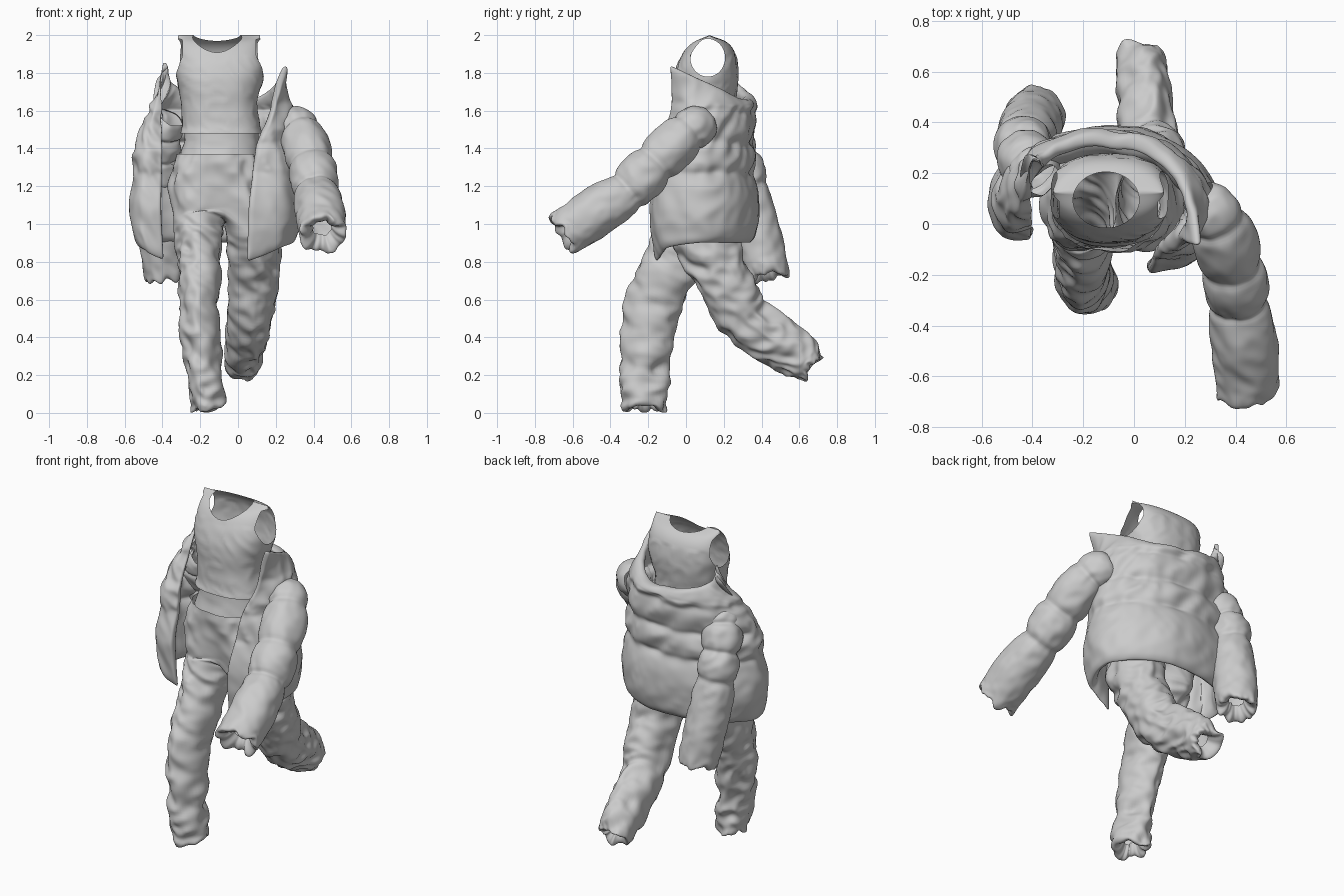
import bpy, bmesh
from math import sin, cos, pi, sqrt
from mathutils import Vector, noise

if "Cube" in bpy.data.objects:
    bpy.data.objects.remove(bpy.data.objects["Cube"])


def spline(pts, n):
    """Catmull-Rom samples through control tuples, n steps per span."""
    P = [Vector(p) for p in pts]
    P = [P[0] * 2 - P[1]] + P + [P[-1] * 2 - P[-2]]
    out = []
    for i in range(1, len(P) - 2):
        a, b, c, d = P[i - 1:i + 3]
        for k in range(n):
            t = k / n
            out.append(0.5 * (b * 2 + (c - a) * t + (a * 2 - b * 5 + c * 4 - d) * t**2
                              + (b * 3 - a - c * 3 + d) * t**3))
    return out + [P[-2]]


def puff(v, seams):
    for a, b in zip(seams, seams[1:]):
        if a <= v <= b:
            return max(0, sin(pi * (v - a) / (b - a))) ** 0.4
    return 0


def wrinkle(p, amp, f=(7, 7, 9)):
    """Soft waves plus ridged cloth folds."""
    q = Vector((p[0] * f[0], p[1] * f[1], p[2] * f[2] + p[0] * 5))
    return amp * (0.6 * noise.noise(q) + 0.35 - abs(noise.noise(q * 1.6)) * 1.5)


def bridge(bm, a, b, closed=True):
    n = len(a)
    for i in range(n if closed else n - 1):
        j = (i + 1) % n
        bm.faces.new((a[i], a[j], b[j], b[i]))


def finish(bm, name, subdiv=0):
    bmesh.ops.recalc_face_normals(bm, faces=bm.faces)
    for f in bm.faces:
        f.smooth = True
    me = bpy.data.meshes.new(name)
    bm.to_mesh(me)
    bm.free()
    ob = bpy.data.objects.new(name, me)
    bpy.context.collection.objects.link(ob)
    if subdiv:
        m = ob.modifiers.new("Smooth", 'SUBSURF')
        m.levels = m.render_levels = subdiv


def tube_rings(samples, angles, amp, scale=lambda i: 1):
    """Elliptical cross-sections (x, y, z, rx, ry) swept along a path."""
    cs = [Vector(s[:3]) for s in samples]
    rings = []
    for i, s in enumerate(samples):
        t = (cs[min(i + 1, len(cs) - 1)] - cs[max(i - 1, 0)]).normalized()
        u = Vector((1, 0, 0))
        u = (u - t * u.dot(t)).normalized()
        w = u.cross(t)
        # crumple the last stretch before the hem
        e = max(0, 1 - (len(cs) - 1 - i) / 5)
        ring = []
        for a in angles:
            d = u * cos(a) * s[3] + w * sin(a) * s[4]
            k = scale(i) + wrinkle(cs[i] + d, amp) / s[3] + wrinkle(cs[i] + d, .02 * e, (18, 18, 18)) / s[3]
            ring.append(cs[i] + d * k + t * e * wrinkle(d, .05, (14, 14, 14)))
        rings.append(ring)
    # hem gathered inward
    end, back = cs[-1], (cs[-2] - cs[-1]).normalized()
    for k, b in ((0.82, 0.0), (0.55, 0.02), (0.4, 0.07)):
        rings.append([end + (p - end) * k + back * b for p in rings[len(samples) - 1]])
    return rings


def oval_loft(rows, n=64, power=2.0, per=6, amp=0.0):
    """Stacked ovals (z, cx, cy, rx, ry)."""
    bm = bmesh.new()
    prev = None
    for z, cx, cy, rx, ry in spline(rows, per):
        ring = []
        for j in range(n):
            c, s = cos(2 * pi * j / n), sin(2 * pi * j / n)
            e = 2 / power
            x = cx + rx * abs(c)**e * (1 if c > 0 else -1)
            y = cy + max(ry, 0) * abs(s)**e * (1 if s > 0 else -1)
            k = wrinkle((x, y, z), amp) if z < 1.9 else 0
            ring.append(bm.verts.new((x + c * k, y + s * k, z)))
        if prev:
            bridge(bm, prev, ring)
        prev = ring
    return bm


# Tank top: closed shell, neck and arm openings cut along smooth ovals
bm = oval_loft([(1.48, -.09, .09, .218, .178), (1.53, -.09, .09, .205, .168),
                (1.65, -.10, .095, .203, .168), (1.78, -.095, .105, .232, .172),
                (1.89, -.10, .12, .238, .145), (1.96, -.10, .125, .222, .095),
                (2.0, -.10, .125, .215, 0)], n=96, power=2.4, per=8, amp=.006)
bmesh.ops.remove_doubles(bm, verts=bm.verts, dist=.0015)
bmesh.ops.triangulate(bm, faces=bm.faces)


def neck(p):
    return sqrt(((p.x + .11) / .13)**2 + ((p.y - .095) / .11)**2) if p.z > 1.8 else 9


def arm(p):
    return max(sqrt(((p.y - .115) / .092)**2 + ((p.z - 1.88) / .1)**2), .195 / max(.01, abs(p.x + .1)))


for hole in (neck, arm):
    old = {v: (v.co.copy(), hole(v.co)) for v in bm.verts}
    moved = set()
    for ed in bm.edges:
        (a, ra), (b, rb) = old[ed.verts[0]], old[ed.verts[1]]
        if (ra - 1) * (rb - 1) < 0 and max(ra, rb) < 5:
            t = (1 - ra) / (rb - ra)
            v = ed.verts[0 if t < .5 else 1]
            if v not in moved:
                v.co = a.lerp(b, t)
                moved.add(v)
    cut = [f for f in bm.faces
           if all(v in moved or old[v][1] < 1 for v in f.verts) and hole(f.calc_center_median()) < 1]
    bmesh.ops.delete(bm, geom=cut, context='FACES')
finish(bm, "tank_top")

# Waistband under the tank hem
finish(oval_loft([(1.35, -.1, .085, .212, .178), (1.43, -.09, .09, .2, .163),
                  (1.53, -.09, .09, .192, .155)], power=2.2, amp=.006), "waistband")

# Trousers: pelvis splits at the crotch into two wrinkled legs
bm = bmesh.new()
prev = None
N = 48
H, Q = N // 2, N // 4
for z, cx, cy, rx, ry in spline([(1.37, -.105, .085, .218, .182), (1.3, -.108, .085, .24, .195),
                                 (1.2, -.105, .08, .26, .2), (1.07, -.07, .065, .265, .2)], 6):
    ring = []
    for j in range(N):
        c, s = cos(2 * pi * j / N), sin(2 * pi * j / N)
        k = 1 + wrinkle((c * .25, s * .25, z), .025, (9, 9, 5)) / .2
        # crease down the front and back seam
        dip = 1 - .3 * max(0, (1.32 - z) / .25) * abs(s)**16
        ring.append(bm.verts.new((cx + rx * k * abs(c)**.85 * (1 if c > 0 else -1),
                                  cy + ry * k * dip * abs(s)**.8 * (1 if s > 0 else -1), z)))
    if prev:
        bridge(bm, prev, ring)
    prev = ring
front, rear = prev[H + Q].co, prev[Q].co
C = 10
chord = [bm.verts.new(rear.lerp(front, k / C) - Vector((0, 0, .05 * sin(pi * k / C))))
         for k in range(1, C)]
legs = {
    1: [(.07, .085, 1.0, .137, .185), (.08, .13, .86, .14, .17), (.08, .2, .7, .132, .145),
        (.065, .29, .53, .12, .14), (.045, .44, .40, .112, .135), (.03, .58, .31, .10, .12),
        (.02, .665, .24, .085, .09)],
    -1: [(-.205, .035, 1.0, .127, .175), (-.205, -.02, .88, .118, .155), (-.205, -.085, .76, .11, .15),
         (-.205, -.165, .58, .105, .145), (-.195, -.208, .38, .098, .135),
         (-.175, -.228, .18, .09, .13), (-.16, -.225, .015, .088, .115)]}
for side, path in legs.items():
    if side > 0:
        top, a0 = prev[H + Q:] + prev[:Q + 1] + chord, -pi / 2
    else:
        top, a0 = prev[Q:H + Q + 1] + chord[::-1], pi / 2
    ang = [a0 + pi * k / H for k in range(H)] + [a0 + pi + pi * k / C for k in range(C)]
    for ring in tube_rings(spline(path, 8), ang, .03):
        ring = [bm.verts.new((p.x, p.y, max(0, p.z))) for p in ring]
        bridge(bm, top, ring)
        top = ring
finish(bm, "trousers", 1)

# Jacket: open quilted shell, outlines run from left front edge round the back to the right
hem = [(-.40, -.06), (-.52, -.05), (-.57, .09), (-.47, .28), (-.2, .375), (.05, .37), (.25, .25),
       (.335, .07), (.25, -.14), (.06, -.2)]
hem_z = [.81, .86, .88, .9, .9, .9, .9, .9, .87, .8]
chest = [(-.40, .02), (-.49, .0), (-.55, .1), (-.47, .26), (-.2, .36), (.05, .345), (.22, .25),
         (.31, .11), (.25, -.06), (.115, -.13)]
yoke = [(-.40, .11), (-.45, .09), (-.48, .16), (-.42, .29), (-.2, .375), (.04, .355), (.2, .26),
        (.29, .12), (.27, -.02), (.19, -.09)]
rim = [(-.41, .27, 1.86), (-.40, .28, 1.8), (-.37, .3, 1.75), (-.29, .335, 1.71), (-.15, .36, 1.68),
       (0, .345, 1.66), (.12, .29, 1.67), (.21, .19, 1.72), (.26, .05, 1.78), (.28, -.08, 1.84)]
rows = [[(x * .98 - .002, y * .97 + .003, z) for (x, y), z in zip(hem, hem_z)],
        [(x * 1.015, y * 1.01, 1.08) for x, y in hem],
        [(h[0] * .5 + c[0] * .5, h[1] * .5 + c[1] * .5, 1.27) for h, c in zip(hem, chest)],
        [(x, y, 1.43) for x, y in chest], [(x, y, 1.6) for x, y in yoke], rim]
columns = [spline(c, 9) for c in zip(*[spline(r, 7) for r in rows])]
U, V = len(columns), len(columns[0])
bm = bmesh.new()
outer, inner = [], []
for j in range(V):
    v = j / 9
    rumple = .012 if v < 2 else .028 if v < 4.3 else .012
    o, n_ = [], []
    for i in range(U):
        # seams run unevenly round the body and fade on the front panels
        sway = .12 * noise.noise(Vector((i * .12, 3, 0))) * min(1, v) * min(1, 5 - v)
        p = puff(min(5, max(0, v + sway)), [0, 2, 3, 4, 5])
        if i < 16 or i > U - 14:
            p = .35 * p + .65 * puff(v, [0, 5])
        thick = .08 if v < 4 else .03
        d = columns[min(i + 1, U - 1)][j] - columns[max(i - 1, 0)][j]
        nrm = Vector((-d.y, d.x, 0)).normalized()
        edge = min(1, sqrt(min(i, U - 1 - i) / 5))
        base = columns[i][j]
        k = wrinkle(base, rumple, (6, 6, 6))
        o.append(bm.verts.new(base + nrm * ((p - 1) * .035 * (1 if v < 4 else .5) + k)))
        n_.append(bm.verts.new(base + nrm * (k * .6 - .042 - thick * p * edge * .75)))
    outer.append(o)
    inner.append(n_)
for j in range(V - 1):
    bridge(bm, outer[j], outer[j + 1], False)
    bridge(bm, inner[j], inner[j + 1], False)
    for e in (0, -1):
        bm.faces.new((outer[j][e], outer[j + 1][e], inner[j + 1][e], inner[j][e]))
for j in (0, -1):
    bridge(bm, outer[j], inner[j], False)
finish(bm, "puffer_jacket_body", 1)

# Sleeves: quilted tubes pinched at the seams
sleeves = {
    "left_sleeve": [(.25, .11, 1.54, .09), (.33, .01, 1.485, .12), (.385, -.165, 1.32, .127),
                    (.415, -.31, 1.175, .127), (.435, -.48, 1.06, .13), (.45, -.655, .945, .12)],
    "right_sleeve": [(-.36, .17, 1.56, .085), (-.405, .22, 1.48, .11), (-.43, .28, 1.35, .115),
                     (-.43, .325, 1.2, .118), (-.41, .38, .95, .122), (-.385, .435, .715, .11)]}
for name, path in sleeves.items():
    bm = bmesh.new()
    prev = None
    rings = tube_rings(spline([(*p, p[3]) for p in path], 10), [2 * pi * k / 36 for k in range(36)],
                       .012, lambda i: .8 + .22 * puff(min(i / 10, 4.6), [0, 1, 2, 3, 5.6]))
    for ring in rings:
        ring = [bm.verts.new(p) for p in ring]
        if prev:
            bridge(bm, prev, ring)
        prev = ring
    finish(bm, name, 1)
